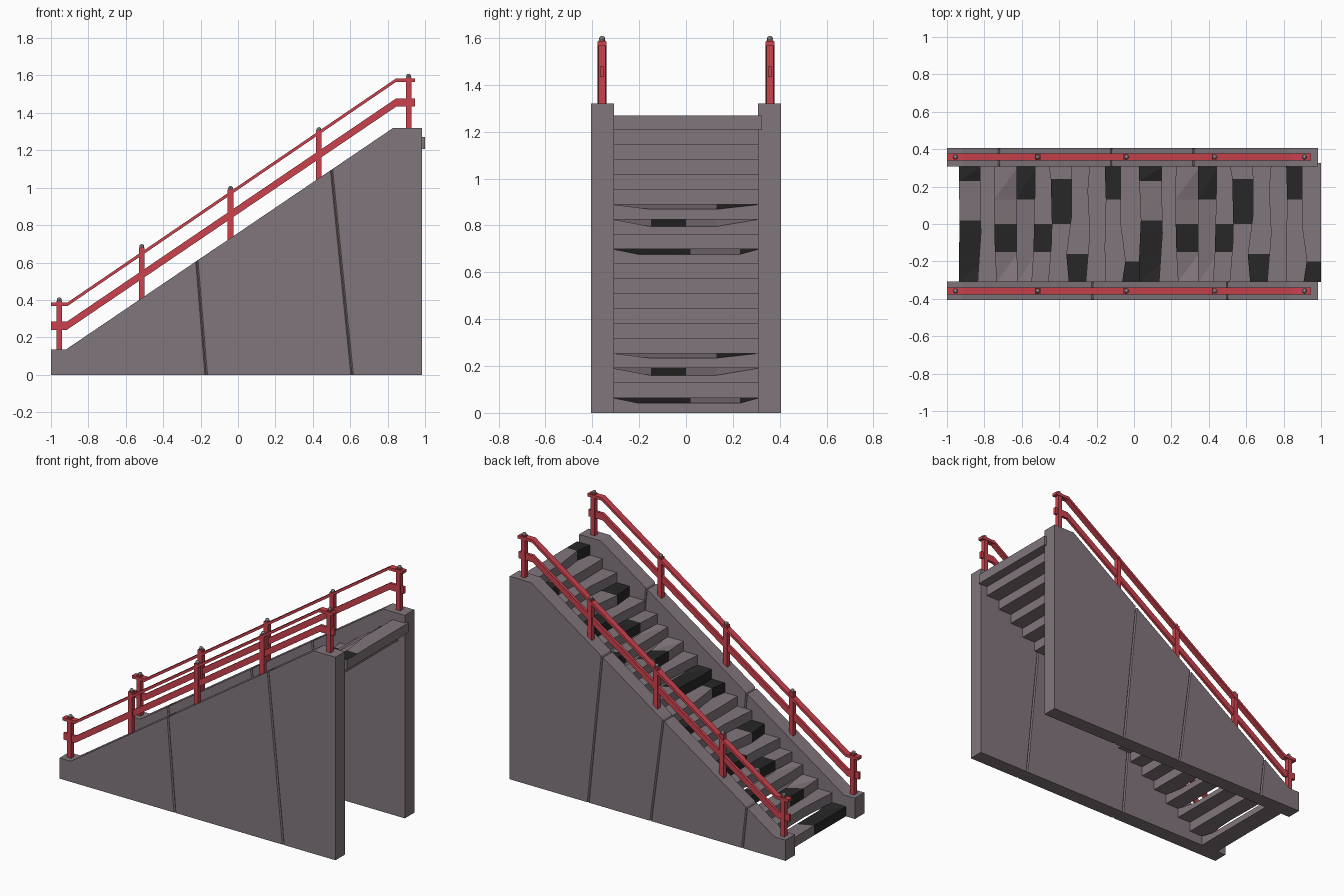
import bpy, bmesh, math, random
from mathutils import Vector

if "Cube" in bpy.data.objects:
    bpy.data.objects.remove(bpy.data.objects["Cube"])

random.seed(4)


def material(name, col):
    m = bpy.data.materials.new(name)
    m.diffuse_color = (*col, 1)
    m.use_nodes = True
    m.node_tree.nodes["Principled BSDF"].inputs["Base Color"].default_value = m.diffuse_color
    return m


STONE = material("stone", (0.22, 0.18, 0.2))
DARK = material("dark_stone", (0.02, 0.02, 0.02))
RED = material("red_paint", (0.6, 0.055, 0.075))
METAL = material("grey_metal", (0.25, 0.26, 0.26))


def finish(bm, name, *mats):
    bmesh.ops.recalc_face_normals(bm, faces=bm.faces)
    me = bpy.data.meshes.new(name)
    bm.to_mesh(me)
    bm.free()
    ob = bpy.data.objects.new(name, me)
    for m in mats:
        me.materials.append(m)
    bpy.context.collection.objects.link(ob)
    return ob


def extrude_profile(bm, pts, y0, y1):
    a = [bm.verts.new((x, y0, z)) for x, z in pts]
    b = [bm.verts.new((x, y1, z)) for x, z in pts]
    bm.faces.new(a)
    bm.faces.new(b[::-1])
    n = len(pts)
    for i in range(n):
        bm.faces.new((a[i], b[i], b[(i + 1) % n], a[(i + 1) % n]))
    return a, b


def wall_top(x):
    return 0.135 + 1.185 * min(1, max(0, (x + 0.92) / 1.75))


# side walls: slabs split by slanted seams, each a (top x, bottom x) pair
def wall(name, y0, y1, seams):
    cuts = [(-1, -1)] + seams + [(0.985, 0.985)]
    for k, (l, r) in enumerate(zip(cuts, cuts[1:])):
        bm = bmesh.new()
        kinks = [x for x in (0.83, -0.92) if l[0] < x < r[0]]
        tops = [r[0]] + kinks + [l[0]]
        pts = [(l[1], 0), (r[1], 0)] + [(x, wall_top(x)) for x in tops]
        a, b = extrude_profile(bm, pts, y0, y1)
        # chamfer the seam edges so that neighbours meet in a groove
        edges = []
        for v in (a, b):
            if k > 0:
                edges.append(bm.edges.get((v[0], v[-1])))
            if k < len(seams):
                edges.append(bm.edges.get((v[1], v[2])))
        if k > 0:
            edges.append(bm.edges.get((a[-1], b[-1])))
        if k < len(seams):
            edges.append(bm.edges.get((a[2], b[2])))
        bmesh.ops.bevel(bm, geom=edges, offset=0.007, segments=1,
                        affect='EDGES', profile=0.5)
        finish(bm, f"{name}_{k}", STONE)


wall("front_wall", -0.405, -0.308, [(-0.22, -0.17), (0.5, 0.61)])
wall("back_wall", 0.308, 0.405, [(-0.72, -0.69), (-0.12, -0.03), (0.32, 0.42)])

# stairs: a ten-step pattern used twice; inner cuts and dark segment numbers
PATTERN = [
    ([-0.2, 0.02, 0.23], (0, 1, 3)), ([-0.05, 0.15], ()),
    ([-0.15, 0.0, 0.13], (1,)), ([-0.15, 0.13], (2,)),
    ([-0.15, 0.0, 0.17], (1,)), ([-0.1, 0.0, 0.24], (2,)),
    ([-0.16, 0.05], (0,)), ([-0.05, 0.18], ()),
    ([-0.12, 0.13], (2,)), ([-0.2, 0.0], (0,)),
]
SAG = {0: 0.022, 2: 0.03, 3: 0.02}
RUN, RISE = 0.097, 0.0635
edge_jitter = [[random.uniform(-0.022, 0.012) for _ in range(5)] for _ in range(10)]
for i in range(20):
    cuts, dark = PATTERN[i % 10]
    ys = [-0.31] + cuts + [0.325 if i == 19 else 0.31]
    x0, z0 = -0.925 + RUN * i, RISE * i
    x1, z1 = min(x0 + 0.115, 1.0), z0 + RISE
    bm = bmesh.new()
    rings = []
    for j, y in enumerate(ys):
        xf = max(x0 + edge_jitter[i % 10][j], -0.935)
        inner = 0 < j < len(ys) - 1
        sag = SAG.get(i % 10, 0) * inner
        rings.append([bm.verts.new(c) for c in (
            (xf, y, z0), (xf, y, z1), (x1, y, z1 - sag), (x1, y, z0))])
    for j, (p, q) in enumerate(zip(rings, rings[1:])):
        for s in range(4):
            t = (s + 1) % 4
            quad = (p[s], p[t], q[t], q[s])
            tilted = s == 1
            faces = ([bm.faces.new(quad[:3]), bm.faces.new((quad[0], quad[2], quad[3]))]
                     if tilted else [bm.faces.new(quad)])
            for f in faces:
                f.material_index = int(s < 2 and j in dark)
    bm.faces.new(rings[0])
    bm.faces.new(rings[-1][::-1])
    finish(bm, f"step_{i + 1}", STONE, DARK)


# railings on both walls
def rail(name, y, half_width, path, h):
    bm = bmesh.new()
    pts = [(x, z - h / 2) for x, z in path] + [(x, z + h / 2) for x, z in path[::-1]]
    extrude_profile(bm, pts, y - half_width, y + half_width)
    finish(bm, name, RED)


POSTS = [(-0.955, 0.395), (-0.515, 0.68), (-0.04, 0.99), (0.432, 1.305), (0.912, 1.59)]
for side, y in (("front", -0.358), ("back", 0.358)):
    rail(side + "_handrail", y, 0.019,
         [(-1, 0.378), (-0.91, 0.378), (0.845, 1.575), (0.947, 1.575)], 0.019)
    rail(side + "_lower_rail", y, 0.009,
         [(-1, 0.262), (-0.915, 0.262), (0.845, 1.455), (0.947, 1.455)], 0.044)
    for k, (x, top) in enumerate(POSTS):
        base = wall_top(x) - 0.015
        bm = bmesh.new()
        extrude_profile(bm, [(x - 0.015, base), (x + 0.015, base),
                             (x + 0.015, top), (x - 0.015, top)], y - 0.015, y + 0.015)
        finish(bm, f"{side}_post_{k + 1}", RED)
        # small rounded cap
        bm = bmesh.new()
        bmesh.ops.create_uvsphere(bm, u_segments=8, v_segments=6, radius=0.013)
        for v in bm.verts:
            v.co = v.co + Vector((x, y, top + 0.006))
        finish(bm, f"{side}_post_cap_{k + 1}", METAL)
